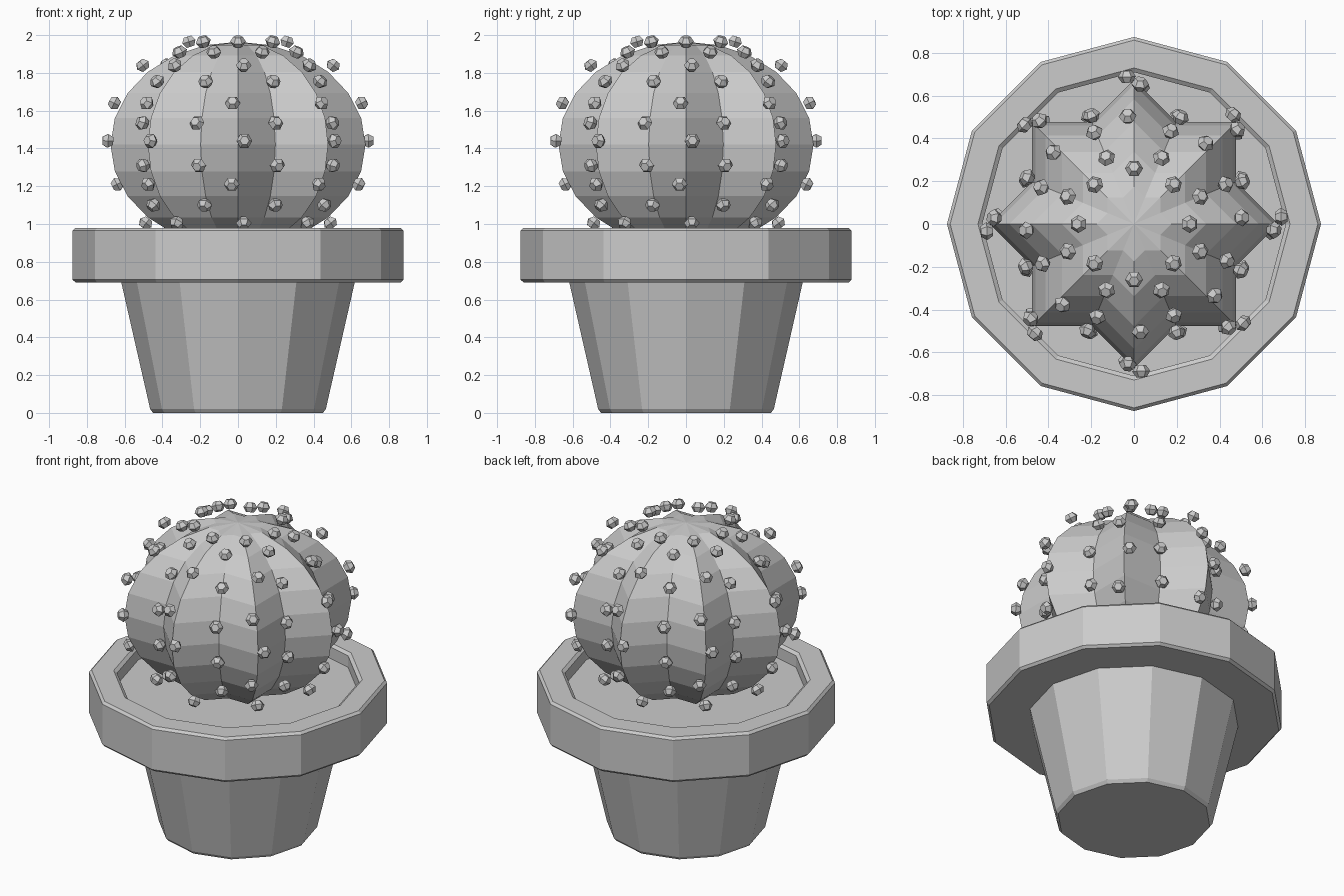
import bpy, bmesh
from math import sin, cos, pi, radians, sqrt
from mathutils import Vector, Matrix

if "Cube" in bpy.data.objects:
    bpy.data.objects.remove(bpy.data.objects["Cube"], do_unlink=True)

grey = bpy.data.materials.new("plain grey")
grey.use_nodes = True
grey.diffuse_color = (0.6, 0.6, 0.6, 1)
grey.node_tree.nodes["Principled BSDF"].inputs["Base Color"].default_value = (0.6, 0.6, 0.6, 1)


def loft(bm, profile, sides, ripple=1.0, matrix=Matrix()):
    """Lathe (radius, z) points; every second column is scaled by ripple."""
    rings = []
    for r, z in profile:
        if r == 0:
            rings.append([bm.verts.new(matrix @ Vector((0, 0, z)))] * sides)
            continue
        ring = []
        for i in range(sides):
            k = r * (ripple if i % 2 else 1)
            a = 2 * pi * i / sides
            ring.append(bm.verts.new(matrix @ Vector((k * cos(a), k * sin(a), z))))
        rings.append(ring)
    for low, high in zip(rings, rings[1:]):
        for i in range(sides):
            j = (i + 1) % sides
            corners = list(dict.fromkeys((low[i], low[j], high[j], high[i])))
            bm.faces.new(corners)


def finish(name, bm):
    bmesh.ops.recalc_face_normals(bm, faces=bm.faces)
    mesh = bpy.data.meshes.new(name)
    bm.to_mesh(mesh)
    bm.free()
    mesh.materials.append(grey)
    obj = bpy.data.objects.new(name, mesh)
    bpy.context.collection.objects.link(obj)
    return obj


# Tapered pot body with a chamfered foot
bm = bmesh.new()
loft(bm, [(0, 0), (0.45, 0), (0.465, 0.02), (0.62, 0.7), (0, 0.7)], 12)
finish("pot_body", bm)

# Wide rim with chamfered edges and a shallow well holding the soil
bm = bmesh.new()
loft(bm, [(0, 0.69), (0.86, 0.69), (0.875, 0.705), (0.875, 0.965), (0.86, 0.98),
          (0.73, 0.98), (0.71, 0.965), (0.71, 0.89), (0, 0.89)], 12)
finish("pot_rim_and_soil", bm)

# Ribbed cactus: eight ridges with valleys between
MID, WIDE, TALL, RINGS = 1.42, 0.675, 0.545, 12
VALLEY = cos(pi / 4) / cos(pi / 8)
bm = bmesh.new()
profile = [(WIDE * sin(pi * i / RINGS), MID - TALL * cos(pi * i / RINGS)) for i in range(1, RINGS)]
loft(bm, [(0, MID - TALL)] + profile + [(0, MID + TALL)], 16, VALLEY)
finish("cactus_body", bm)

# Small faceted spine buds along the ridges and valleys: (radius, z, angle offset)
ridge_buds = [(0.26, 1.965, 0), (0.505, 1.84, 3.4), (0.655, 1.64, -2.5),
              (0.69, 1.44, 2.8), (0.64, 1.21, -3), (0.49, 1.005, 3.5)]
valley_buds = [(0.335, 1.91, 0), (0.467, 1.755, 1), (0.545, 1.535, -1),
               (0.545, 1.31, 0), (0.49, 1.1, 1.3)]
bud = [(0, -0.028), (0.024, -0.028), (0.042, 0), (0.024, 0.028), (0, 0.028)]
bm = bmesh.new()
for start, buds in ((0, ridge_buds), (22.5, valley_buds)):
    for k in range(8):
        for r, z, turn in buds:
            a = radians(start + 45 * k + turn)
            out = Vector((r * cos(a), r * sin(a), z))
            slope = Vector((out.x / WIDE ** 2, out.y / WIDE ** 2, (z - MID) / TALL ** 2))
            face = slope.to_track_quat('Z', 'Y').to_matrix().to_4x4()
            loft(bm, bud, 6, 1, Matrix.Translation(out) @ face)
finish("cactus_spines", bm)
